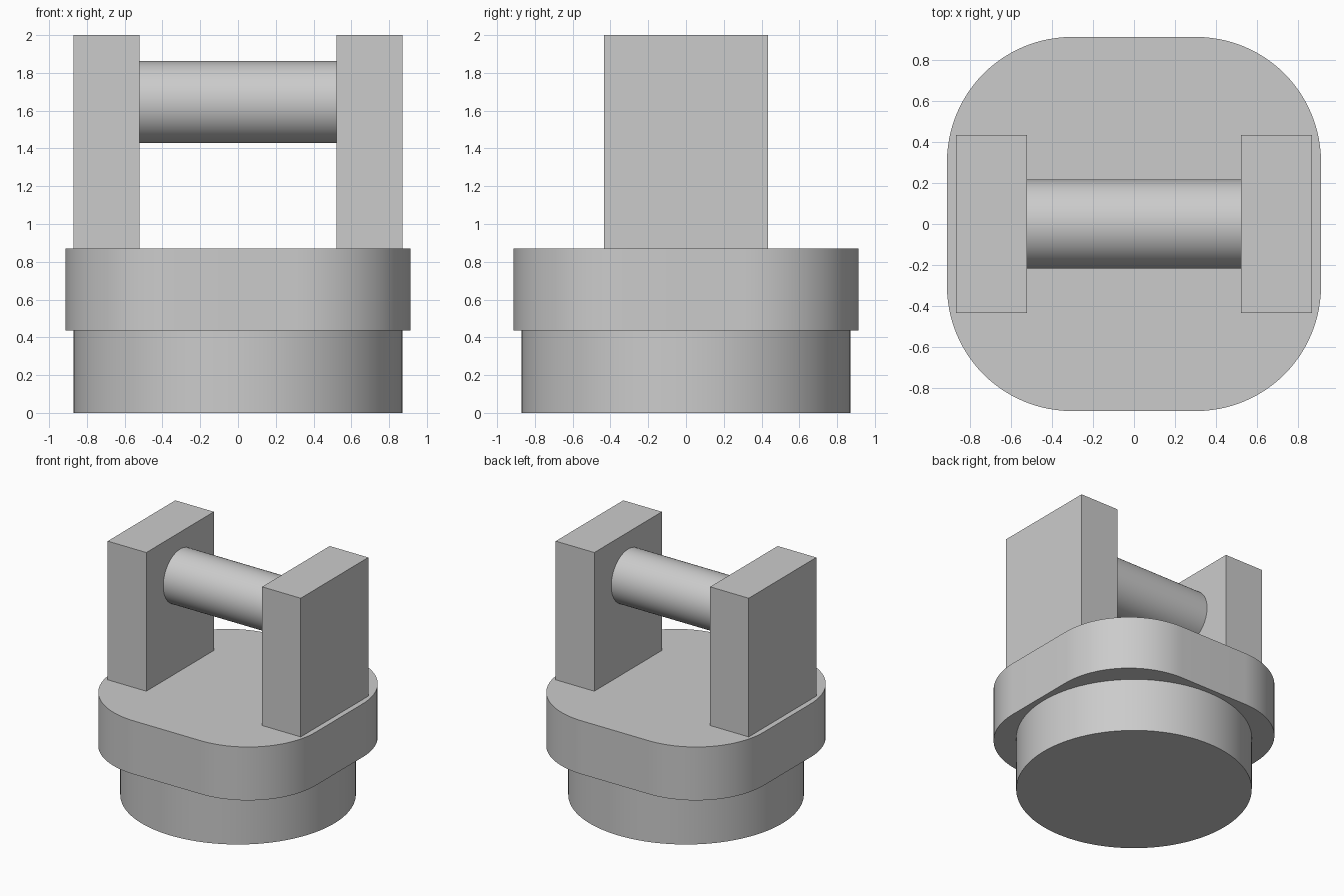
import bpy, bmesh, math

cube = bpy.data.objects.get("Cube")
if cube:
    bpy.data.objects.remove(cube, do_unlink=True)

grey = bpy.data.materials.new("plain grey")
grey.use_nodes = True
grey.diffuse_color = (0.6, 0.6, 0.6, 1)
grey.node_tree.nodes["Principled BSDF"].inputs["Base Color"].default_value = (0.6, 0.6, 0.6, 1)


def finish(obj, name):
    obj.name = obj.data.name = name
    obj.data.materials.append(grey)
    bpy.ops.object.select_all(action="DESELECT")
    obj.select_set(True)
    bpy.context.view_layer.objects.active = obj
    bpy.ops.object.shade_smooth_by_angle(angle=math.radians(30))


def cylinder(name, radius, depth, z, rotation=(0, 0, 0)):
    bpy.ops.mesh.primitive_cylinder_add(vertices=96, radius=radius, depth=depth,
                                        location=(0, 0, z), rotation=rotation)
    finish(bpy.context.object, name)


def rounded_slab(name, half, corner, bottom, top, steps=24):
    bm = bmesh.new()
    verts = []
    for quarter in range(4):
        mid = math.radians(45 + 90 * quarter)
        cx = math.copysign(half - corner, math.cos(mid))
        cy = math.copysign(half - corner, math.sin(mid))
        for i in range(steps + 1):
            a = math.pi / 2 * (quarter + i / steps)
            verts.append(bm.verts.new((cx + corner * math.cos(a),
                                       cy + corner * math.sin(a), bottom)))
    face = bm.faces.new(verts)
    ext = bmesh.ops.extrude_face_region(bm, geom=[face], use_keep_orig=True)
    moved = [v for v in ext["geom"] if isinstance(v, bmesh.types.BMVert)]
    bmesh.ops.translate(bm, verts=moved, vec=(0, 0, top - bottom))
    bmesh.ops.recalc_face_normals(bm, faces=bm.faces)
    mesh = bpy.data.meshes.new(name)
    bm.to_mesh(mesh)
    bm.free()
    obj = bpy.data.objects.new(name, mesh)
    bpy.context.collection.objects.link(obj)
    finish(obj, name)


# Round foot and rounded-square flange
cylinder("round_base", 0.87, 0.435, 0.2175)
rounded_slab("flange", 0.913, 0.61, 0.435, 0.87)

# Two upright posts
for side, sign in (("left", 1), ("right", -1)):
    bpy.ops.mesh.primitive_cube_add(size=1, location=(sign * 0.696, 0, 1.435))
    post = bpy.context.object
    post.scale = (0.348, 0.87, 1.13)
    bpy.ops.object.transform_apply(location=False, rotation=False, scale=True)
    finish(post, side + "_post")

# Cross pin between the posts
cylinder("cross_pin", 0.217, 1.044, 1.645, (0, math.pi / 2, 0))
